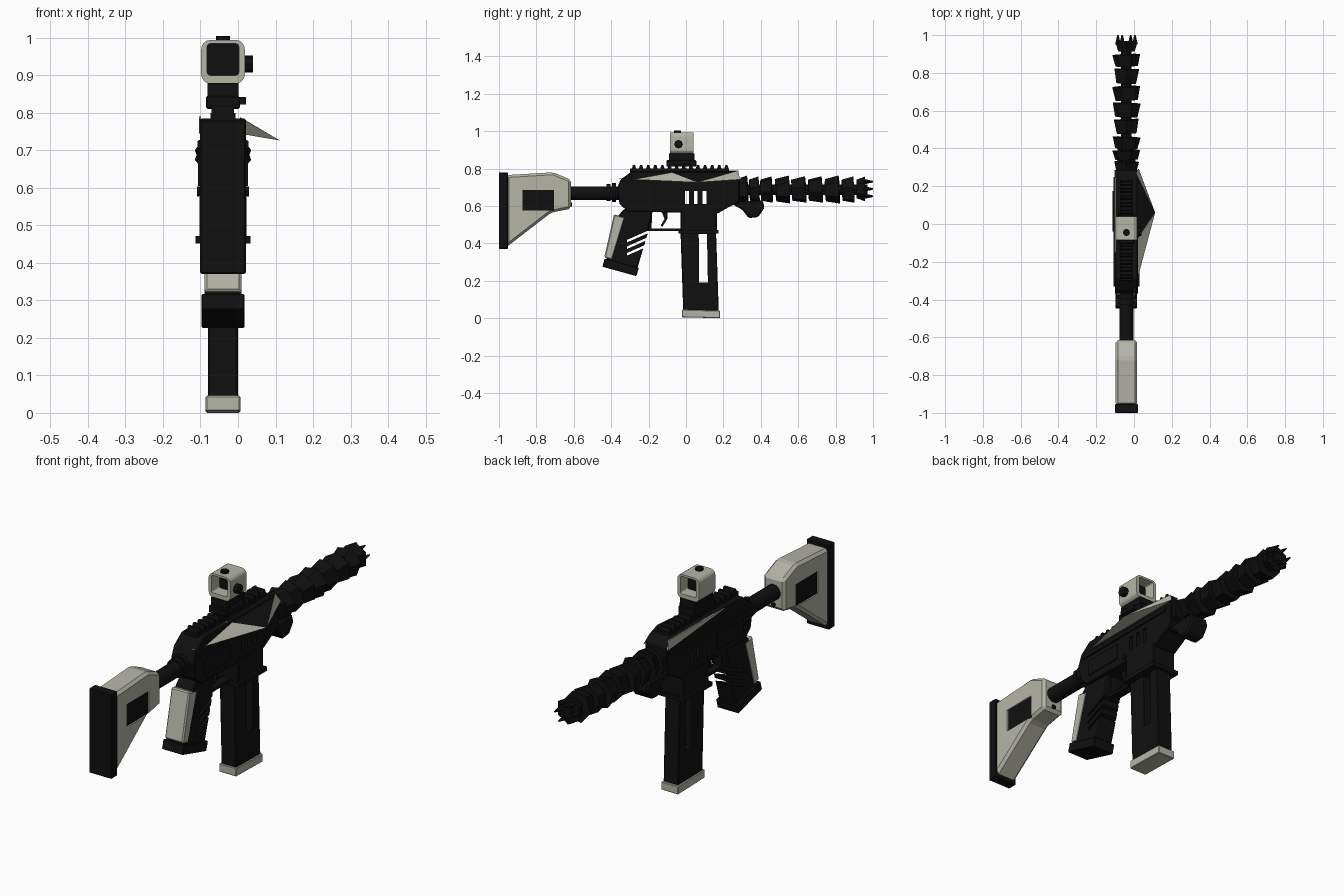
import bpy, bmesh, math
from mathutils import Matrix, Vector

if "Cube" in bpy.data.objects:
    bpy.data.objects.remove(bpy.data.objects["Cube"])

CX = -0.04  # centre line of the body


def material(name, rgb):
    m = bpy.data.materials.new(name)
    m.use_nodes = True
    m.diffuse_color = (*rgb, 1)
    m.node_tree.nodes["Principled BSDF"].inputs["Base Color"].default_value = (*rgb, 1)
    return m


BLACK = material("matte black", (0.005, 0.005, 0.005))
PALE = material("pale grey", (0.46, 0.46, 0.39))


def finish(bm, name, mat):
    bmesh.ops.recalc_face_normals(bm, faces=bm.faces)
    mesh = bpy.data.meshes.new(name)
    bm.to_mesh(mesh)
    bm.free()
    mesh.materials.append(mat)
    ob = bpy.data.objects.new(name, mesh)
    bpy.context.collection.objects.link(ob)
    return ob


def prism(name, mat, outline, half, bevel=0, x=CX):
    """Side outline of (y, z) points, extruded to both sides of x."""
    bm = bmesh.new()
    face = bm.faces.new([bm.verts.new((x - half, y, z)) for y, z in outline])
    new = bmesh.ops.extrude_face_region(bm, geom=[face])["geom"]
    bmesh.ops.translate(bm, vec=(2 * half, 0, 0),
                        verts=[v for v in new if isinstance(v, bmesh.types.BMVert)])
    if bevel:
        bmesh.ops.bevel(bm, geom=bm.edges[:], offset=bevel, segments=1, affect='EDGES')
    return finish(bm, name, mat)


def box(name, mat, y0, y1, z0, z1, half, bevel=0, x=CX):
    return prism(name, mat, [(y0, z0), (y1, z0), (y1, z1), (y0, z1)], half, bevel, x)


def cone(name, mat, centre, axis, r1, r2, length, sides=16, twist=0, smooth=False):
    bm = bmesh.new()
    turn = Vector(axis).to_track_quat('Z', 'Y').to_matrix().to_4x4()
    bmesh.ops.create_cone(bm, cap_ends=True, segments=sides, radius1=r1, radius2=r2, depth=length,
                          matrix=Matrix.Translation(centre) @ turn @ Matrix.Rotation(twist, 4, 'Z'))
    if smooth:
        for f in bm.faces:
            f.smooth = len(f.verts) == 4
    return finish(bm, name, mat)


def cut(ob, cutters):
    """Subtract the cutters, keep the result and drop the cutters."""
    for c in cutters:
        mod = ob.modifiers.new("cut", 'BOOLEAN')
        mod.operation, mod.object, mod.solver = 'DIFFERENCE', c, 'EXACT'
    bpy.context.view_layer.update()
    mesh = bpy.data.meshes.new_from_object(ob.evaluated_get(bpy.context.evaluated_depsgraph_get()))
    ob.modifiers.clear()
    ob.data = mesh
    for c in cutters:
        bpy.data.objects.remove(c)


# Stock with a dark panel showing through both sides
stock = prism("stock", PALE, [(-0.96, 0.38), (-0.72, 0.565), (-0.615, 0.585), (-0.615, 0.74),
                              (-0.71, 0.78), (-0.96, 0.765)], 0.057, 0.013)
cut(stock, [box("panel_cutter", BLACK, -0.875, -0.705, 0.575, 0.685, 0.1)])
box("stock_panel", BLACK, -0.875, -0.705, 0.575, 0.685, 0.05)
box("butt_pad", BLACK, -1.0, -0.952, 0.37, 0.78, 0.061, 0.004)
cone("stock_pin", BLACK, (CX, -0.614, 0.607), (0, 1, 0), 0.011, 0.011, 0.008, 8)

# Buffer tube and collars
cone("buffer_tube", BLACK, (CX, -0.5, 0.668), (0, 1, 0), 0.037, 0.037, 0.3, 16, smooth=True)
for y, r in ((-0.415, 0.045), (-0.385, 0.05)):
    cone("tube_collar", BLACK, (CX, y, 0.672), (0, 1, 0), r, r, 0.022, 12)

# Receiver, with vent slots
receiver = prism("receiver", BLACK, [(-0.37, 0.69), (-0.355, 0.61), (-0.31, 0.57), (0.17, 0.56),
                                     (0.24, 0.6), (0.285, 0.62), (0.285, 0.755), (0.24, 0.785),
                                     (-0.29, 0.785), (-0.35, 0.74)], 0.061, 0.004)
cut(receiver, [box("vent_cutter", BLACK, y, y + 0.02, 0.61, 0.68, 0.1)
               for y in (-0.005, 0.042, 0.089)])
for side in (-1, 1):
    x = CX + side * 0.062
    box("side_panel", BLACK, -0.29, -0.09, 0.605, 0.68, 0.004, 0, x)
    box("side_rib", BLACK, -0.33, 0.25, 0.705, 0.725, 0.006, 0, x)
    cone("receiver_pin", BLACK, (x, -0.04, 0.59), (1, 0, 0), 0.013, 0.013, 0.014, 8)

# Top rail with teeth
box("top_rail", BLACK, -0.3, 0.23, 0.78, 0.8, 0.033)
for i in range(14):
    y = -0.29 + i * 0.038
    prism("rail_tooth", BLACK, [(y, 0.798), (y + 0.024, 0.798), (y + 0.018, 0.818), (y + 0.006, 0.818)], 0.03)

# Magazine well, magazine and its foot
box("magazine_well", BLACK, -0.03, 0.165, 0.46, 0.58, 0.062, 0.005)
box("magazine_lip", BLACK, -0.04, 0.175, 0.452, 0.472, 0.073)
magazine = prism("magazine", BLACK, [(-0.03, 0.48), (-0.015, 0.04), (0.175, 0.04), (0.16, 0.48)], 0.04, 0.004)
cut(magazine, [prism("slot_cutter", BLACK, [(0.068, 0.45), (0.07, 0.19), (0.117, 0.19), (0.112, 0.45)], 0.1)])
prism("magazine_foot", PALE, [(-0.022, 0.005), (0.182, 0.0), (0.182, 0.04), (-0.022, 0.046)], 0.046, 0.003)

# Grip with slanted slots and a pale back strap
grip = prism("grip", BLACK, [(-0.33, 0.585), (-0.18, 0.575), (-0.2, 0.47), (-0.265, 0.25), (-0.43, 0.3),
                             (-0.37, 0.54)], 0.047, 0.006)
cut(grip, [prism("grip_cutter", BLACK, [(-0.315, z), (-0.19, z + 0.055), (-0.19, z + 0.069),
                                        (-0.315, z + 0.014)], 0.1)
           for z in (0.405, 0.37, 0.335)])
prism("back_strap", PALE, [(-0.385, 0.555), (-0.325, 0.54), (-0.395, 0.31), (-0.437, 0.325)], 0.049, 0.006)
prism("grip_foot", BLACK, [(-0.447, 0.275), (-0.265, 0.225), (-0.252, 0.27), (-0.435, 0.318)], 0.057, 0.003)

# Trigger and guard
box("trigger_guard", BLACK, -0.205, -0.02, 0.465, 0.479, 0.022)
prism("guard_post", BLACK, [(-0.2, 0.57), (-0.18, 0.57), (-0.185, 0.47), (-0.205, 0.47)], 0.022)
prism("trigger", BLACK, [(-0.13, 0.57), (-0.1, 0.57), (-0.1, 0.53), (-0.125, 0.49), (-0.135, 0.495),
                         (-0.115, 0.53)], 0.01)

# Angled hand stop under the front end
prism("hand_stop", BLACK, [(0.23, 0.62), (0.41, 0.63), (0.42, 0.59), (0.385, 0.54), (0.335, 0.535),
                           (0.3, 0.58)], 0.048, 0.008)

# Barrel: slim core wrapped in separate flared six-sided sleeves
AXIS_Z = 0.686
cone("barrel_core", BLACK, (CX, 0.62, AXIS_Z), (0, 1, 0), 0.028, 0.028, 0.7, 8)
sleeves = [(0.275, 0.33), (0.34, 0.39), (0.40, 0.46), (0.48, 0.553), (0.566, 0.64), (0.655, 0.728),
           (0.745, 0.82), (0.835, 0.897)]
for i, (y0, y1) in enumerate(sleeves):
    cone("barrel_sleeve", BLACK, (CX, (y0 + y1) / 2, AXIS_Z), (0.04 * (-1) ** i, 1, 0.05), 0.06, 0.075,
         y1 - y0, 6, math.radians(i * 20))
cone("muzzle_ring", BLACK, (CX, 0.935, AXIS_Z + 0.005), (0, 1, 0), 0.05, 0.066, 0.045, 6)
for i in range(6):
    a = i * math.tau / 6
    cone("muzzle_prong", BLACK, (CX + 0.045 * math.cos(a), 0.975, AXIS_Z + 0.005 + 0.045 * math.sin(a)),
         (0, 1, 0), 0.015, 0.004, 0.05, 4)

# Sight: mount, rounded square tube, dark lens and two knobs
box("sight_mount", BLACK, -0.105, 0.055, 0.81, 0.845, 0.045, 0.004)
box("sight_neck", BLACK, -0.09, 0.045, 0.84, 0.88, 0.041)
box("mount_clamp", BLACK, -0.07, 0.02, 0.822, 0.842, 0.01, 0, 0.011)


def rounded_tube(name, mat, half, radius, y0, y1, z):
    bm = bmesh.new()
    ring = []
    for k in range(4):
        for s in range(5):
            a = math.radians(k * 90 + s * 22.5)
            sx, sz = ((1, 1), (-1, 1), (-1, -1), (1, -1))[k]
            ring.append(bm.verts.new((CX + sx * (half - radius) + radius * math.cos(a), y0,
                                      z + sz * (half - radius) + radius * math.sin(a))))
    new = bmesh.ops.extrude_face_region(bm, geom=[bm.faces.new(ring)])["geom"]
    bmesh.ops.translate(bm, vec=(0, y1 - y0, 0),
                        verts=[v for v in new if isinstance(v, bmesh.types.BMVert)])
    return finish(bm, name, mat)


sight = rounded_tube("sight_body", PALE, 0.058, 0.024, -0.085, 0.04, 0.936)
cut(sight, [rounded_tube("sight_cutter", PALE, 0.042, 0.008, -0.2, 0.2, 0.942)])
box("sight_lens", BLACK, -0.025, -0.018, 0.9, 0.984, 0.042)
cone("side_knob", BLACK, (0.028, -0.04, 0.93), (1, 0, 0), 0.023, 0.023, 0.024, 8)
cone("top_knob", BLACK, (CX, -0.045, 0.996), (0, 0, 1), 0.019, 0.019, 0.016, 8)

# Faceted side wing with a dark inset panel
bm = bmesh.new()
rear, apex, front, top_rear, top_front = [bm.verts.new(p) for p in (
    (0.0, -0.36, 0.745), (0.112, 0.06, 0.726), (0.024, 0.295, 0.742), (0.005, -0.1, 0.788), (0.01, 0.27, 0.786))]
bm.faces.new((rear, apex, top_rear))
panel = bm.faces.new((top_rear, apex, top_front))
bm.faces.new((top_front, apex, front))
bm.faces.new((rear, front, apex))
bmesh.ops.inset_individual(bm, faces=[panel], thickness=0.018, depth=0)
panel.material_index = 1
wing = finish(bm, "side_wing", PALE)
wing.data.materials.append(BLACK)

# Slim pale trim along the far top edge
prism("top_trim", PALE, [(-0.15, 0.783), (0.285, 0.745), (0.28, 0.79), (0.1, 0.79)], 0.003, 0, CX - 0.061)
